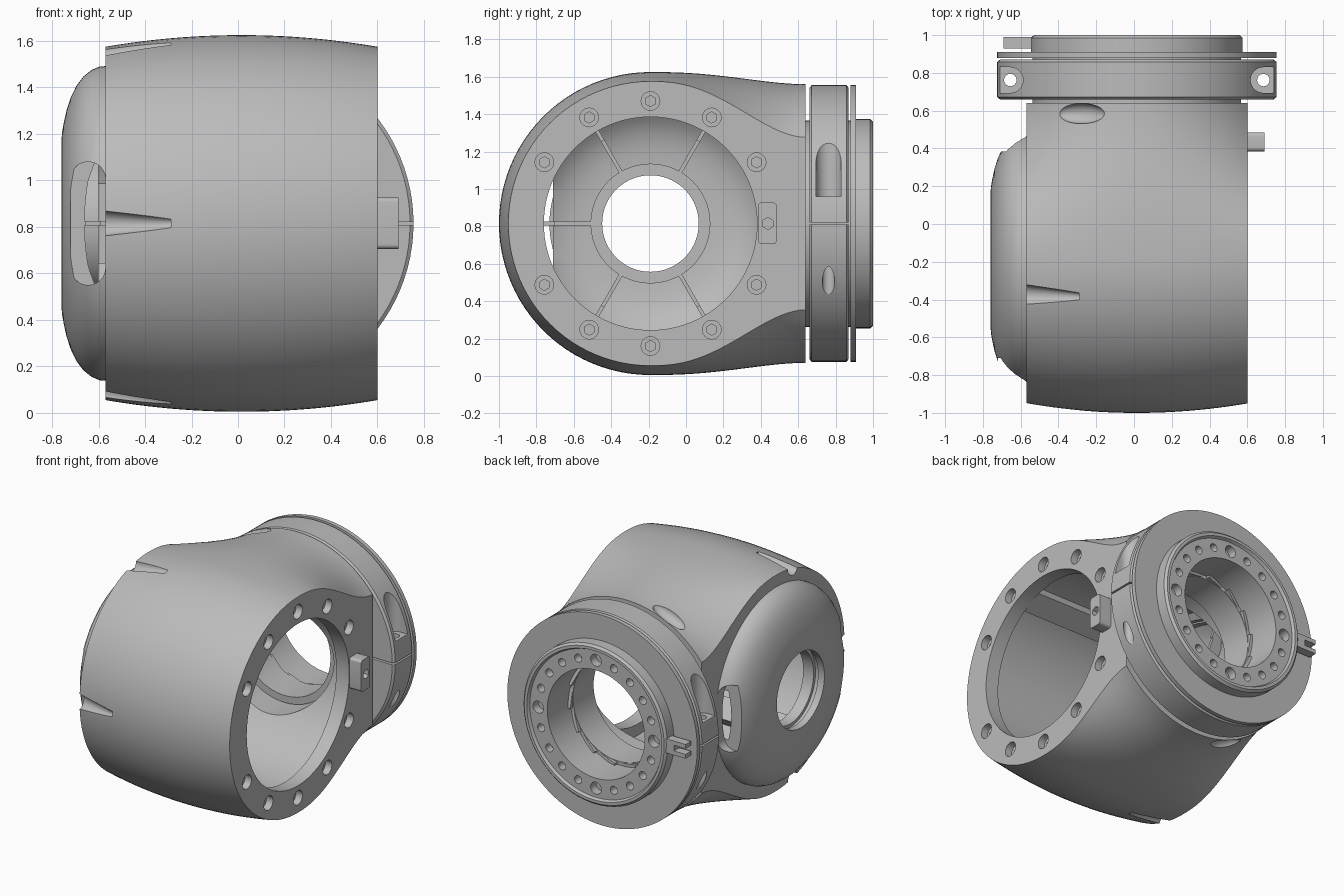
import bpy, bmesh, math
from mathutils import Vector, Matrix

if "Cube" in bpy.data.objects:
    bpy.data.objects.remove(bpy.data.objects["Cube"])

CX, CZ = 0.015, 0.815      # neck axis (along y)
BY = -0.19                 # barrel axis (along x) passes y=BY, z=CZ
HALF = 0.585               # half width of the barrel

grey = bpy.data.materials.new("machined_grey")
grey.use_nodes = True
grey.diffuse_color = (0.5, 0.5, 0.5, 1)
grey.node_tree.nodes["Principled BSDF"].inputs["Base Color"].default_value = (0.5, 0.5, 0.5, 1)


def finish(bm, name):
    bmesh.ops.recalc_face_normals(bm, faces=bm.faces)
    mesh = bpy.data.meshes.new(name)
    bm.to_mesh(mesh)
    bm.free()
    ob = bpy.data.objects.new(name, mesh)
    bpy.context.scene.collection.objects.link(ob)
    mesh.materials.append(grey)
    return ob


def loft(bm, rings, closed):
    """Skin a list of equal point rings; cap the ends unless closed."""
    vs = [[bm.verts.new(p) for p in ring] for ring in rings]
    n = len(vs[0])
    for i in range(len(vs) if closed else len(vs) - 1):
        a, b = vs[i], vs[(i + 1) % len(vs)]
        for j in range(n):
            k = (j + 1) % n
            bm.faces.new((a[j], a[k], b[k], b[j]))
    if not closed:
        bm.faces.new(vs[0])
        bm.faces.new(vs[-1])


def polar(axis, a, r, t):
    c, s = r * math.cos(t), r * math.sin(t)
    return (a, BY + c, CZ + s) if axis == "X" else (CX + c, a, CZ + s)


def revolve(name, axis, profile, closed=True, n=96):
    bm = bmesh.new()
    loft(bm, [[polar(axis, a, r, math.tau * i / n) for i in range(n)] for a, r in profile], closed)
    return finish(bm, name)


def add_rod(bm, p, q, r1, r2=None, n=24):
    p, q = Vector(p), Vector(q)
    d = q - p
    m = Matrix.Translation((p + q) / 2) @ d.to_track_quat("Z", "Y").to_matrix().to_4x4()
    bmesh.ops.create_cone(bm, cap_ends=True, segments=n, radius1=r1,
                          radius2=r1 if r2 is None else r2, depth=d.length, matrix=m)


def add_box(bm, lo, hi, matrix=Matrix(), bevel=0, along=0):
    """Box between two corners, its edges along one axis rounded."""
    lo, hi = Vector(lo), Vector(hi)
    m = matrix @ Matrix.Translation((lo + hi) / 2) @ Matrix.Diagonal((*(hi - lo), 1))
    vs = bmesh.ops.create_cube(bm, size=1, matrix=m)["verts"]
    if bevel:
        es = {e for v in vs for e in v.link_edges}
        es = [e for e in es if abs((e.verts[0].co - e.verts[1].co).normalized()[along]) > 0.9]
        bmesh.ops.bevel(bm, geom=es, offset=bevel, segments=6, affect="EDGES", profile=0.5)


def cut(ob, cutter):
    cutter.hide_render = True
    mod = ob.modifiers.new("cut", "BOOLEAN")
    mod.operation, mod.solver, mod.object = "DIFFERENCE", "EXACT", cutter
    bpy.context.view_layer.objects.active = ob
    bpy.ops.object.modifier_apply(modifier=mod.name)
    bpy.data.objects.remove(cutter)


# Housing: barrel across x, blending into the round neck behind
def half_height(u, y):
    t = ((y - BY) / (0.64 - BY)) ** 1.25
    s = t * t * (3 - 2 * t)
    return (0.81 - 0.05 * (u / HALF) ** 2) * (1 - s) + math.sqrt(0.745 ** 2 - u * u) * s


slices = []
for i in range(33):
    u = HALF * (i / 16 - 1)
    r = half_height(u, BY)
    arc = [polar("X", CX + u, r, math.pi * (0.5 + j / 48)) for j in range(49)]
    ys = [BY + (0.64 - BY) * j / 24 for j in range(1, 25)]
    low = [(CX + u, y, CZ - half_height(u, y)) for y in ys]
    high = [(CX + u, y, CZ + half_height(u, y)) for y in reversed(ys)]
    slices.append(arc + low + high)
bm = bmesh.new()
loft(bm, slices, False)
housing = finish(bm, "housing")

# Hollow inside, behind a narrower lip, and the neck opening
cut(housing, revolve("cavity", "X", [(-0.7, 0.61), (-0.53, 0.61), (-0.5, 0.65), (0.5, 0.65),
                                     (0.5, 0.57), (0.7, 0.57)], False))
cut(housing, revolve("neck_bore", "Y", [(0.2, 0.41), (0.8, 0.41)], False))

# Tapered notches on the closed side and oval pockets by the neck
bm = bmesh.new()
for deg in (104, 180, 256):
    t = math.radians(deg)
    add_rod(bm, polar("X", -0.62, 0.76, t), polar("X", -0.29, 0.808, t), 0.06, 0.022)
for s in (1, -1):
    m = (Matrix.Translation((-0.28, 0.585, CZ + s * 0.69))
         @ Matrix.Rotation(-s * math.radians(23), 4, "Y") @ Matrix.Diagonal((0.135, 0.054, 0.05, 1)))
    bmesh.ops.create_uvsphere(bm, u_segments=24, v_segments=16, radius=1, matrix=m)
cut(housing, finish(bm, "notches"))

# Bolt holes round the open face, with hexagonal sockets
for radius, depth, sides in ((0.05, 0.05, 24), (0.03, 0.09, 6)):
    bm = bmesh.new()
    for deg in range(30, 331, 30):
        if deg != 180:
            t = math.radians(deg)
            add_rod(bm, polar("X", 0.6 - depth, 0.655, t), polar("X", 0.7, 0.655, t), radius, n=sides)
    cut(housing, finish(bm, "bolt_holes"))

# Flat bars along the front inner wall
bm = bmesh.new()
for deg in (115, 235):
    m = Matrix.Translation((0, BY, CZ)) @ Matrix.Rotation(math.radians(deg), 4, "X")
    add_box(bm, (-0.51, 0.575, -0.08), (0.505, 0.68, 0.08), m)
bars = finish(bm, "inner_bars")

# Domed side cap with a central hole and two windows
cap = revolve("side_cap", "X", [
    (-0.56, 0.6), (-0.56, 0.677), (-0.595, 0.675), (-0.63, 0.66), (-0.665, 0.632), (-0.695, 0.592),
    (-0.72, 0.54), (-0.738, 0.485), (-0.75, 0.43), (-0.757, 0.39), (-0.76, 0.35), (-0.76, 0.265),
    (-0.71, 0.265), (-0.71, 0.28), (-0.68, 0.28), (-0.68, 0.258), (-0.6, 0.258), (-0.6, 0.32),
    (-0.705, 0.32), (-0.7, 0.4), (-0.68, 0.48), (-0.645, 0.55), (-0.6, 0.6)])
bm = bmesh.new()
for near, far, h in ((-0.71, -0.99, 0.265), (0.385, 0.6, 0.235)):
    add_box(bm, (-0.72, min(near, far), CZ - h), (-0.57, max(near, far), CZ + h),
            bevel=0.074, along=1)
cut(cap, finish(bm, "windows"))

# Ribs inside the cap
bm = bmesh.new()
for deg in (60, 120, 180, 240, 300):
    m = Matrix.Translation((0, BY, CZ)) @ Matrix.Rotation(math.radians(deg), 4, "X")
    add_box(bm, (-0.685, 0.31, -0.01), (-0.6, 0.52, 0.01), m)
    add_box(bm, (-0.655, 0.51, -0.01), (-0.59, 0.575, 0.01), m)
ribs = finish(bm, "cap_ribs")

# Clamp ring with split, screw pockets and screw holes
clamp = revolve("clamp_ring", "Y", [(0.66, 0.55), (0.66, 0.725), (0.672, 0.74), (0.858, 0.74),
                                    (0.87, 0.725), (0.87, 0.55)])
for part in ("split", "pocket", "relief", "hole"):
    bm = bmesh.new()
    for s in (1, -1):
        x = CX + s * 0.67
        if part == "split":
            add_box(bm, (x - 0.16, 0.6, CZ - 0.006), (x + 0.16, 0.95, CZ + 0.006))
        elif part == "pocket":
            add_rod(bm, (x, 0.762, 0.96), (x, 0.762, 1.5), 0.068)
        elif part == "relief":
            add_box(bm, (min(x, x + s * 0.2), 0.694, 0.96), (max(x, x + s * 0.2), 0.83, 1.5))
        else:
            add_rod(bm, (x, 0.762, 0.3), (x, 0.762, 1.1), 0.033)
    cut(clamp, finish(bm, part))

# Thin flange and hub behind the clamp
flange = revolve("flange", "Y", [(0.88, 0.5), (0.88, 0.74), (0.91, 0.74), (0.91, 0.5)])
hub = revolve("hub", "Y", [
    (0.5, 0.355), (0.5, 0.405), (0.63, 0.405), (0.63, 0.552), (0.9, 0.552), (0.91, 0.56),
    (0.985, 0.56), (1.0, 0.545), (1.0, 0.525), (0.98, 0.515), (0.98, 0.38), (0.73, 0.38),
    (0.73, 0.355)])
bm = bmesh.new()
for i in range(20):
    t = math.tau * i / 20
    add_rod(bm, polar("Y", 0.92, 0.45, t), polar("Y", 1.1, 0.45, t), 0.042 if i % 5 == 0 else 0.028)
cut(hub, finish(bm, "hub_holes"))

# Slanted teeth in the hub bore
bm = bmesh.new()
for i in range(14):
    m = (Matrix.Rotation(math.tau * i / 14, 4, "Y") @ Matrix.Translation((0, 0.73, 0))
         @ Matrix.Rotation(0.2, 4, "X"))
    add_box(bm, (0.357, -0.02, -0.075), (0.385, 0.012, 0.075), Matrix.Translation((CX, 0, CZ)) @ m)
teeth = finish(bm, "hub_teeth")

# Forked key on the hub
bm = bmesh.new()
add_box(bm, (-0.6, 0.93, CZ - 0.05), (-0.53, 0.99, CZ + 0.05))
for s in (1, -1):
    add_box(bm, (-0.69, 0.93, CZ + s * 0.035 - 0.015), (-0.59, 0.99, CZ + s * 0.035 + 0.015))
fork = finish(bm, "forked_key")

# Key block on the open face, with a socket
bm = bmesh.new()
add_box(bm, (0.59, 0.385, 0.705), (0.69, 0.485, 0.927), bevel=0.02)
key = finish(bm, "key_block")
bm = bmesh.new()
add_rod(bm, (0.64, 0.438, CZ), (0.75, 0.438, CZ), 0.032, n=6)
cut(key, finish(bm, "key_socket"))

# Smooth shading with sharp edges kept
for ob in (housing, bars, cap, ribs, clamp, flange, hub, teeth, fork, key):
    bpy.ops.object.select_all(action="DESELECT")
    ob.select_set(True)
    bpy.context.view_layer.objects.active = ob
    bpy.ops.object.shade_smooth_by_angle(angle=math.radians(30))
